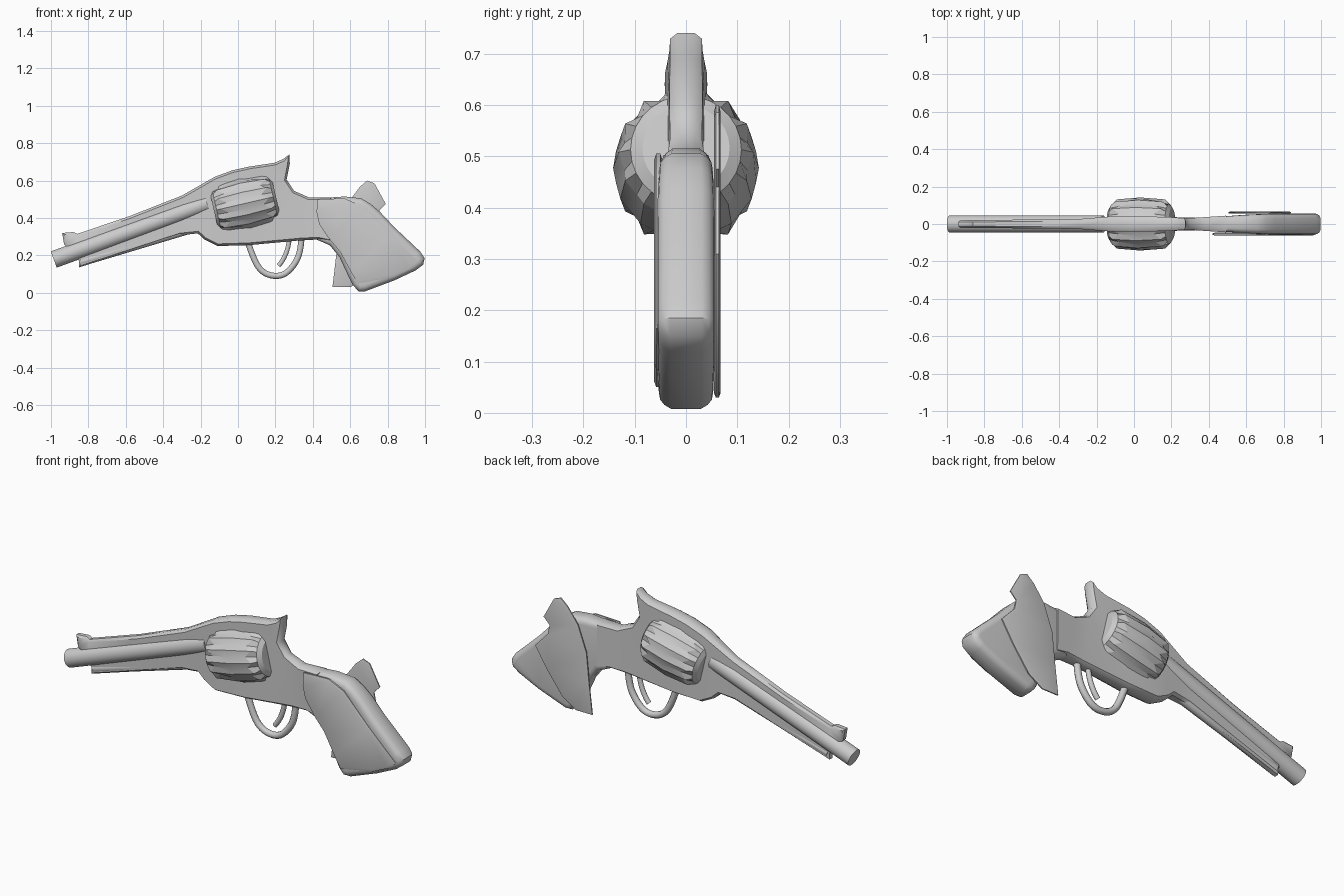
import bpy, bmesh, math
from mathutils import Vector, Matrix

cube = bpy.data.objects.get("Cube")
if cube:
    bpy.data.objects.remove(cube)

steel = bpy.data.materials.new("plain grey")
steel.use_nodes = True
steel.diffuse_color = (0.6, 0.6, 0.6, 1)
steel.node_tree.nodes["Principled BSDF"].inputs["Base Color"].default_value = (0.6, 0.6, 0.6, 1)


def finish(bm, name, angle=30):
    bmesh.ops.recalc_face_normals(bm, faces=bm.faces)
    mesh = bpy.data.meshes.new(name)
    bm.to_mesh(mesh)
    bm.free()
    mesh.materials.append(steel)
    obj = bpy.data.objects.new(name, mesh)
    bpy.context.collection.objects.link(obj)
    bpy.ops.object.select_all(action='DESELECT')
    obj.select_set(True)
    bpy.context.view_layer.objects.active = obj
    bpy.ops.object.shade_smooth_by_angle(angle=math.radians(angle))
    return obj


def lerp_table(table, x):
    """Linear interpolation through (x, value) pairs."""
    for (x0, v0), (x1, v1) in zip(table, table[1:]):
        if x <= x1:
            f = max(0, (x - x0) / (x1 - x0))
            return v0 + f * (v1 - v0)
    return table[-1][1]


def slab(name, outline, width, rims, y=0):
    """Side profile with half width by x; rims = (inset, width share) per rounding step."""
    bm = bmesh.new()
    face = bm.faces.new([bm.verts.new((x, 0, z)) for x, z in outline])
    face.normal_update()
    back = bmesh.ops.extrude_face_region(bm, geom=[face], use_keep_orig=True)
    back = [f for f in back["geom"] if isinstance(f, bmesh.types.BMFace)][0]
    bmesh.ops.recalc_face_normals(bm, faces=bm.faces)
    for cap, side in ((face, -1), (back, 1)):
        for inset, share in rims:
            if inset:
                bmesh.ops.inset_individual(bm, faces=[cap], thickness=inset)
            for v in cap.verts:
                v.co.y = y + side * share * lerp_table(width, v.co.x)
    bmesh.ops.triangulate(bm, faces=[face, back])
    return finish(bm, name, 40)


def rod(name, start, end, radius, sides=32):
    a, b = Vector(start), Vector(end)
    bm = bmesh.new()
    turn = (b - a).to_track_quat('Z', 'Y').to_matrix().to_4x4()
    bmesh.ops.create_cone(bm, cap_ends=True, segments=sides, radius1=radius, radius2=radius,
                          depth=(b - a).length, matrix=Matrix.Translation((a + b) / 2) @ turn)
    return finish(bm, name)


def bent_bar(name, path, radius):
    curve = bpy.data.curves.new(name, 'CURVE')
    curve.dimensions = '3D'
    curve.bevel_depth = radius
    curve.bevel_resolution = 3
    curve.use_fill_caps = True
    spline = curve.splines.new('NURBS')
    spline.points.add(len(path) - 1)
    for p, (x, z) in zip(spline.points, path):
        p.co = (x, 0, z, 1)
    spline.order_u = 3
    spline.use_endpoint_u = True
    spline.resolution_u = 6
    curve.materials.append(steel)
    obj = bpy.data.objects.new(name, curve)
    bpy.context.collection.objects.link(obj)
    return obj


# Frame with top rib, front sight and hammer
frame = [(-.93, .26), (-.94, .32), (-.88, .325), (-.86, .315), (-.58, .41), (-.3, .52),
         (-.125, .62), (-.03, .655), (.06, .675), (.195, .695), (.24, .715), (.275, .74),
         (.277, .69), (.26, .605), (.3, .545), (.38, .51), (.5, .51), (.5, .275),
         (.425, .285), (.33, .28), (.06, .255), (-.11, .25), (-.18, .285), (-.215, .318),
         (-.31, .307), (-.85, .136), (-.85, .17)]
slab("frame", frame, [(-.94, .02), (-.3, .026), (-.1, .042), (.15, .04), (.28, .03), (.5, .045)],
     [(0, .55), (.012, 1)])

# Grip with rounded butt
grip = [(.42, .505), (.57, .515), (.66, .505), (.71, .475), (.757, .435), (.837, .35), (.975, .22),
        (.998, .185), (.99, .15), (.95, .12), (.837, .067), (.68, .008), (.645, .008), (.615, .04),
        (.585, .1), (.543, .19), (.49, .255), (.42, .285)]
slab("grip", grip, [(.42, .036), (.6, .05), (.75, .056), (1, .056)],
     [(0, .55), (.008, .8), (.01, .95), (.015, 1)])

# Side panels, the far one set askew
panel = [(.425, .5), (.57, .505), (.66, .465), (.81, .31), (.965, .165), (.92, .125), (.83, .085),
         (.64, .05), (.605, .11), (.545, .22), (.49, .285), (.435, .365), (.42, .43)]
slab("near_panel", panel, [(.4, .008), (1, .008)], [(0, .5), (.012, 1)], y=-.054)
askew = [(.65, .565), (.69, .6), (.73, .585), (.79, .475), (.755, .44), (.765, .39), (.84, .31),
         (.77, .2), (.68, .08), (.6, .03), (.505, .03), (.525, .2), (.54, .35), (.59, .485)]
slab("far_panel", askew, [(.4, .006), (1, .006)], [(0, .5), (.012, 1)], y=.061)

# Barrel and rod below it
rod("barrel", (-.985, 0, .178), (-.165, 0, .478), .046)
rod("ejector_rod", (-.84, 0, .165), (-.24, 0, .345), .024, 16)

# Fluted drum: alternate corners are pulled in to make a zigzag edge
sides = 28
rings = [(-.17, .085, 0), (-.155, .108, 0), (-.115, .127, .018), (0, .141, .004),
         (.115, .127, -.018), (.155, .108, 0), (.17, .085, 0)]
bm = bmesh.new()
loops = []
for along, radius, shift in rings:
    loop = []
    for k in range(sides):
        odd = 1 if k % 2 else -1
        a = math.tau * k / sides
        r = radius - abs(shift) * .25 * odd
        loop.append(bm.verts.new((along + shift * odd, r * math.cos(a), r * math.sin(a))))
    loops.append(loop)
for la, lb in zip(loops, loops[1:]):
    for k in range(sides):
        n = (k + 1) % sides
        bm.faces.new((la[k], la[n], lb[n], lb[k]))
bm.faces.new(loops[0])
bm.faces.new(loops[-1])
drum = finish(bm, "drum", 14)
drum.location = (.037, 0, .478)
drum.rotation_euler.y = -math.radians(13)

# Trigger and guard
bent_bar("trigger_guard", [(.05, .28), (.085, .17), (.14, .098), (.235, .085), (.3, .145),
                           (.335, .22), (.34, .3)], .017)
bent_bar("trigger", [(.275, .29), (.265, .2), (.217, .145)], .013)
